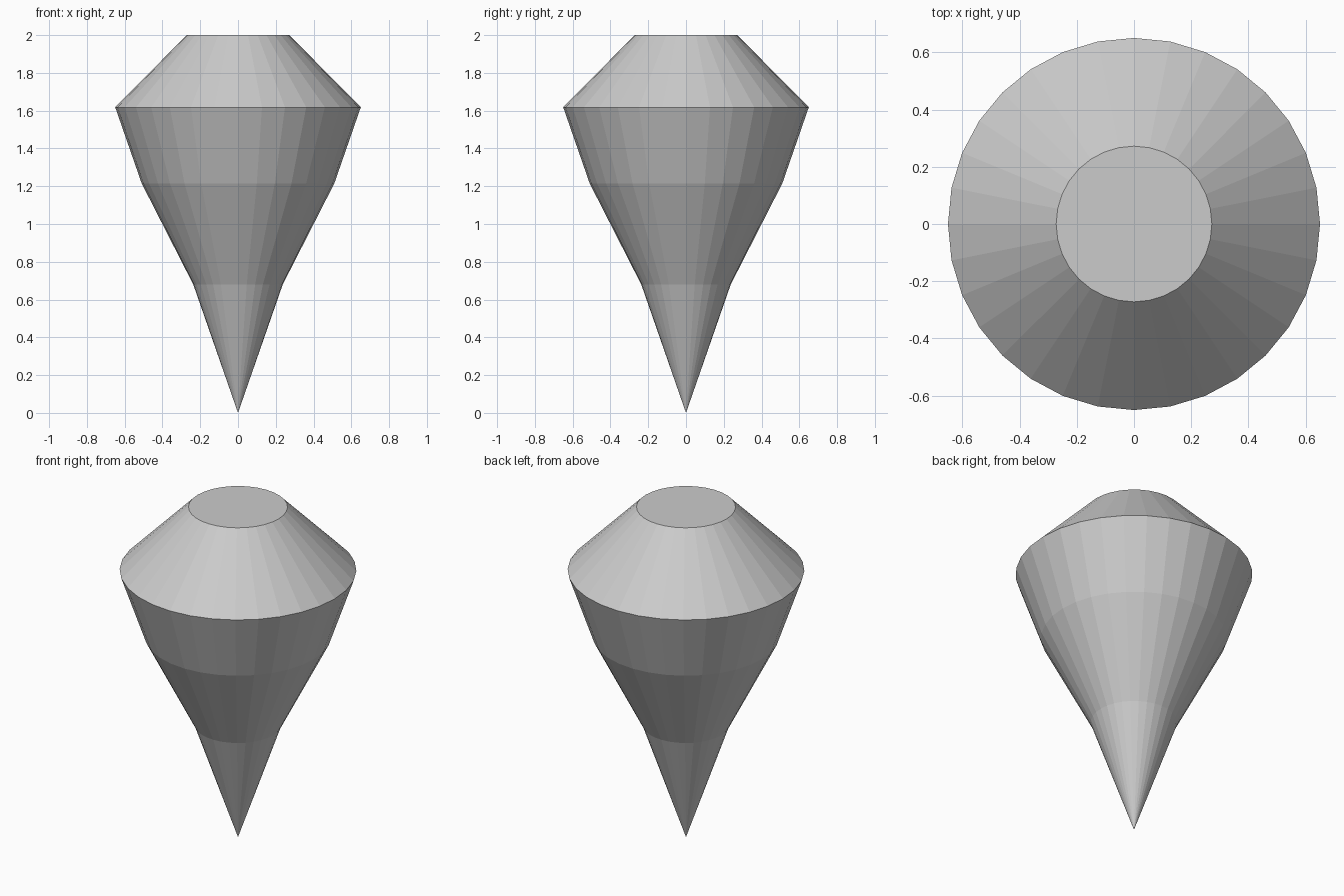
import bpy, bmesh
from math import cos, sin, tau

if "Cube" in bpy.data.objects:
    bpy.data.objects.remove(bpy.data.objects["Cube"])

SIDES = 32
# (radius, height) rings from the lowest bend up to the flat top
PROFILE = [(0.237, 0.68), (0.51, 1.215), (0.65, 1.618), (0.272, 2.0)]

bm = bmesh.new()
tip = bm.verts.new((0, 0, 0))
rings = [[bm.verts.new((r * cos(tau * i / SIDES), r * sin(tau * i / SIDES), z))
          for i in range(SIDES)] for r, z in PROFILE]

# Pointed tip, faceted walls and flat cap
for i in range(SIDES):
    j = (i + 1) % SIDES
    bm.faces.new((tip, rings[0][j], rings[0][i]))
    for low, high in zip(rings, rings[1:]):
        bm.faces.new((low[i], low[j], high[j], high[i]))
bm.faces.new(rings[-1])
bmesh.ops.recalc_face_normals(bm, faces=bm.faces)

mesh = bpy.data.meshes.new("spinning_top_body")
bm.to_mesh(mesh)
bm.free()
bpy.context.collection.objects.link(bpy.data.objects.new("spinning_top_body", mesh))
